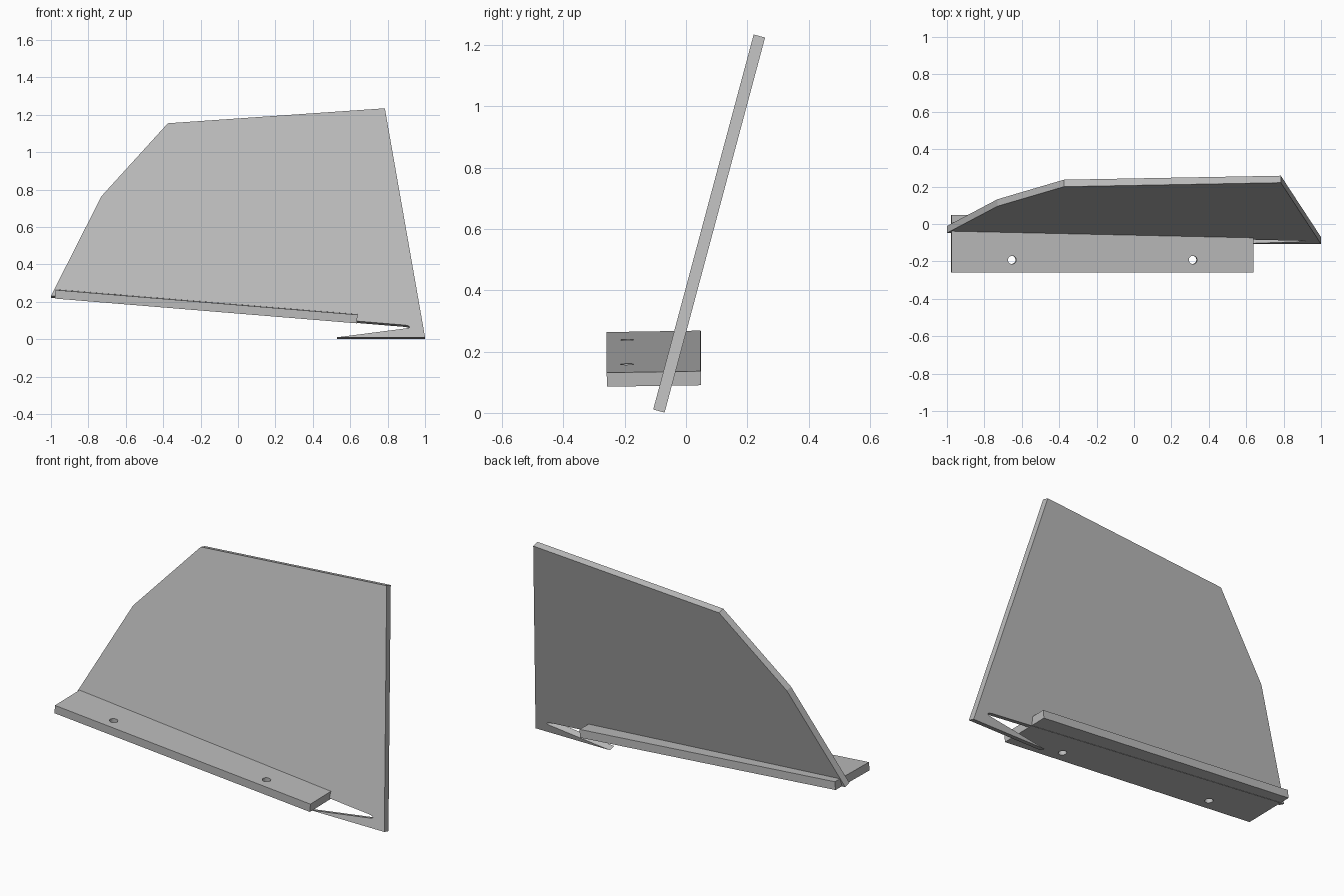
import bpy, bmesh, math
from mathutils import Matrix, Vector

if "Cube" in bpy.data.objects:
    bpy.data.objects.remove(bpy.data.objects["Cube"])

# Single plain material
grey = bpy.data.materials.new("plain grey")
grey.use_nodes = True
colour = (0.5, 0.5, 0.5, 1)
grey.diffuse_color = colour
grey.node_tree.nodes["Principled BSDF"].inputs["Base Color"].default_value = colour


def make_object(name, bm):
    bmesh.ops.recalc_face_normals(bm, faces=bm.faces)
    mesh = bpy.data.meshes.new(name)
    bm.to_mesh(mesh)
    bm.free()
    mesh.materials.append(grey)
    obj = bpy.data.objects.new(name, mesh)
    bpy.context.scene.collection.objects.link(obj)
    return obj


# Leaning panel: outline given on its front face, extruded along its normal
LEAN = math.radians(15)
THICKNESS = 0.0385
BASE_Y = -0.11
outline = [(-1, 0.232), (-0.73, 0.765), (-0.375, 1.155), (0.785, 1.235),
           (1, 0.011), (0.53, 0.011),
           (0.895, 0.058), (0.912, 0.061), (0.918, 0.066), (0.912, 0.072), (0.895, 0.076)]
bm = bmesh.new()
front = bm.faces.new([bm.verts.new((x, BASE_Y + z * math.tan(LEAN), z)) for x, z in outline])
extruded = bmesh.ops.extrude_face_region(bm, geom=[front], use_keep_orig=True)
normal = Vector((0, math.cos(LEAN), -math.sin(LEAN))) * THICKNESS
bmesh.ops.translate(bm, vec=normal,
                    verts=[g for g in extruded["geom"] if isinstance(g, bmesh.types.BMVert)])
make_object("leaning_panel", bm)

# Sloping mounting flange
SIZE = Vector((1.62, 0.307, 0.046))
place = (Matrix.Translation((-0.17, -0.105, 0.177))
         @ Matrix.Rotation(math.atan(0.082), 4, 'Y') @ Matrix.Rotation(0.016, 4, 'X'))
bm = bmesh.new()
bmesh.ops.create_cube(bm, size=1, matrix=Matrix.Diagonal((*SIZE, 1)))
flange = make_object("mounting_flange", bm)
flange.matrix_world = place

# Two screw holes through the flange
bm = bmesh.new()
for x in (-0.485, 0.485):
    bmesh.ops.create_cone(bm, cap_ends=True, segments=32, radius1=0.022, radius2=0.022,
                          depth=0.2, matrix=Matrix.Translation((x, -0.087, 0)))
cutter = make_object("hole_cutter", bm)
cutter.matrix_world = place
cutter.hide_render = True
holes = flange.modifiers.new("screw holes", 'BOOLEAN')
holes.operation = 'DIFFERENCE'
holes.solver = 'EXACT'
holes.object = cutter

# Bake the holes and discard the cutter
bpy.context.view_layer.update()
evaluated = flange.evaluated_get(bpy.context.evaluated_depsgraph_get())
drilled = bpy.data.meshes.new_from_object(evaluated)
flange.modifiers.clear()
flange.data = drilled
bpy.data.objects.remove(cutter)
